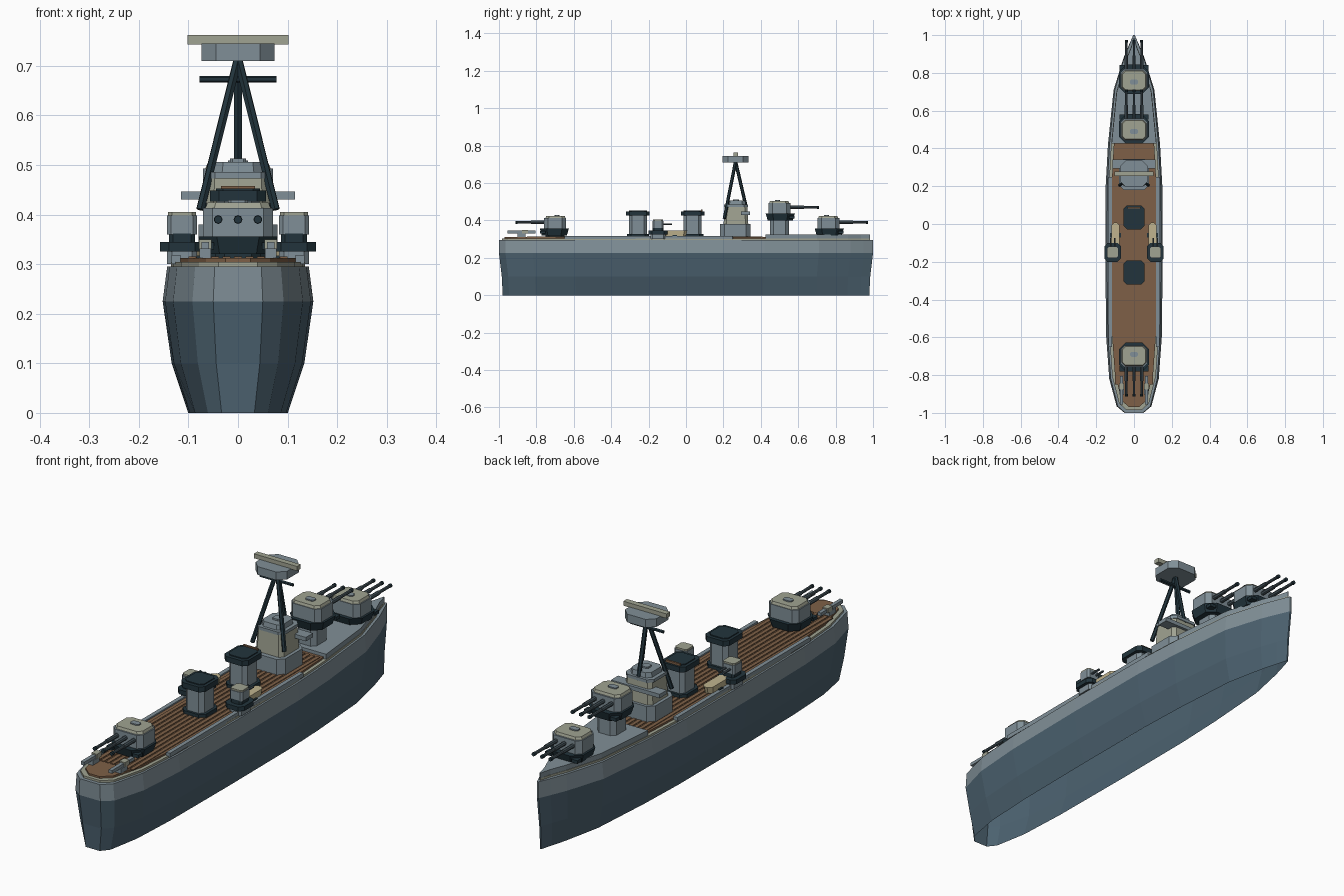
import bpy, bmesh
from mathutils import Vector

old = bpy.data.objects.get("Cube")
if old:
    bpy.data.objects.remove(old, do_unlink=True)


def material(name, rgb):
    lin = [((c / 255 + 0.055) / 1.055) ** 2.4 for c in rgb] + [1]
    m = bpy.data.materials.new(name)
    m.use_nodes = True
    m.diffuse_color = lin
    m.node_tree.nodes["Principled BSDF"].inputs["Base Color"].default_value = lin
    return m


HULL = material("slate hull", (76, 98, 112))
GREY = material("ship grey", (128, 143, 151))
DARK = material("dark steel", (34, 52, 60))
GUN = material("gunmetal", (70, 84, 91))
ROOF = material("pale khaki", (160, 163, 146))
CREAM = material("cream", (192, 180, 143))
WOOD = material("deck wood", (126, 96, 71))


def loft(name, rings, mats, choose=None, open_bottom=False):
    """Solid through a stack of rings of equal length."""
    bm = bmesh.new()
    loops = [[bm.verts.new(p) for p in r] for r in rings]
    bottom = bm.faces.new(loops[0])
    bm.faces.new(loops[-1])
    for a, b in zip(loops, loops[1:]):
        for i in range(len(a)):
            j = (i + 1) % len(a)
            bm.faces.new((a[i], a[j], b[j], b[i]))
    bmesh.ops.recalc_face_normals(bm, faces=bm.faces)
    if open_bottom:
        bm.faces.remove(bottom)
    if choose:
        for f in bm.faces:
            f.material_index = choose(f)
    return finish(name, bm, mats)


def finish(name, bm, mats):
    me = bpy.data.meshes.new(name)
    bm.to_mesh(me)
    bm.free()
    for m in mats:
        me.materials.append(m)
    ob = bpy.data.objects.new(name, me)
    bpy.context.collection.objects.link(ob)
    return ob


def octagon(cx, cy, hx, hy, c):
    half = [(hx - c, -hy), (hx, c - hy), (hx, hy - c), (hx - c, hy)]
    pts = half + [(-x, y) for x, y in reversed(half)]
    return [(cx + x, cy + y) for x, y in pts]


def block(name, x, y, z0, z1, hx, hy, mat, c=0.0001, top=1.0):
    """Box with cut corners and optional taper."""
    low = [(px, py, z0) for px, py in octagon(x, y, hx, hy, c)]
    high = [(px, py, z1) for px, py in octagon(x, y, hx * top, hy * top, c * top)]
    return loft(name, [low, high], [mat])


def rod(name, a, b, r, mat, sides=8):
    a, b = Vector(a), Vector(b)
    bm = bmesh.new()
    bmesh.ops.create_cone(bm, cap_ends=True, segments=sides, radius1=r, radius2=r,
                          depth=(b - a).length)
    rot = (b - a).to_track_quat('Z', 'Y').to_matrix().to_4x4()
    rot.translation = (a + b) / 2
    bm.transform(rot)
    return finish(name, bm, [mat])


# Hull plan, from bow to stern
SIDE = [(0.004, 1.0), (0.026, 0.95), (0.055, 0.88), (0.108, 0.71), (0.138, 0.42), (0.15, 0.2),
        (0.152, -0.2), (0.147, -0.6), (0.131, -0.82), (0.092, -0.965), (0.05, -1.0)]


def plan(z, sx, sy=1.0, inset=0.0):
    half = [(max(x * sx - inset, 0.002), y * sy, z) for x, y in SIDE]
    return half + [(-x, y, z) for x, y, z in reversed(half)]


loft("hull", [plan(0, 0.66, 0.98), plan(0.1, 0.88, 0.985), plan(0.225, 1), plan(0.295, 0.94)],
     [HULL, GREY], lambda f: int(f.calc_center_median().z > 0.23), open_bottom=True)
loft("deck_edge", [plan(0.294, 0.94, 0.985, 0.008), plan(0.304, 0.94, 0.985, 0.008)], [ROOF])


def clipped_deck(name, z0, z1, inset, sy, mat, bow):
    ob = loft(name, [plan(z0, 0.94, sy, inset), plan(z1, 0.94, sy, inset)], [mat])
    bm = bmesh.new()
    bm.from_mesh(ob.data)
    cut = bmesh.ops.bisect_plane(bm, geom=bm.verts[:] + bm.edges[:] + bm.faces[:],
                                 plane_co=(0, 0.425, 0), plane_no=(0, 1, 0),
                                 clear_inner=bow, clear_outer=not bow)
    bmesh.ops.contextual_create(bm, geom=[e for e in cut["geom_cut"]
                                         if isinstance(e, bmesh.types.BMEdge)])
    bmesh.ops.recalc_face_normals(bm, faces=bm.faces)
    bm.to_mesh(ob.data)
    bm.free()


clipped_deck("wood_deck", 0.303, 0.312, 0.022, 0.97, WOOD, False)
clipped_deck("foredeck", 0.296, 0.326, 0.01, 0.985, GREY, True)
for i in range(-4, 5):
    block("deck_plank", i * 0.023, -0.22, 0.311, 0.315, 0.008, 0.63, WOOD)
for s in (-1, 1):
    block("side_walkway", s * 0.125, -0.2, 0.3, 0.318, 0.009, 0.45, GREY)


# Main gun turrets
def turret(name, y, z, d, foot_mat):
    block(name + "_barbette", 0, y, 0.31, z + 0.006, 0.045, 0.05, foot_mat, 0.018)
    block(name + "_base", 0, y + d * 0.004, z, z + 0.036, 0.069, 0.067, DARK, 0.032, 1.16)
    block(name + "_house", 0, y, z + 0.036, z + 0.093, 0.071, 0.058, GREY, 0.02)
    block(name + "_roof", 0, y - d * 0.002, z + 0.093, z + 0.104, 0.066, 0.053, ROOF, 0.018, 0.93)
    block(name + "_hatch", 0, y - d * 0.01, z + 0.103, z + 0.109, 0.02, 0.013, GREY, 0.006)
    for x in (-0.04, 0, 0.04):
        h = z + 0.07
        rod(name + "_barrel", (x, y + d * 0.05, h), (x, y + d * 0.208, h), 0.0065, GUN)
        rod(name + "_sleeve", (x, y + d * 0.05, h), (x, y + d * 0.13, h), 0.009, GUN)
        rod(name + "_muzzle", (x, y + d * 0.2, h), (x, y + d * 0.212, h), 0.008, DARK)
    for s in (-1, 1):
        block(name + "_step", s * 0.062, y + d * 0.066, z + 0.01, z + 0.024, 0.014, 0.014, DARK)


turret("bow_turret", 0.762, 0.32, 1, DARK)
turret("raised_turret", 0.5, 0.4, 1, GREY)
turret("stern_turret", -0.7, 0.32, -1, DARK)

# Bridge tower
block("bridge_base", 0, 0.263, 0.31, 0.38, 0.08, 0.082, GREY, 0.025)
block("bridge_house", 0, 0.267, 0.38, 0.474, 0.066, 0.066, ROOF, 0.015, 0.92)
block("bridge_wings", 0, 0.318, 0.43, 0.447, 0.115, 0.024, GREY)
block("bridge_roof", 0, 0.267, 0.473, 0.486, 0.066, 0.064, GREY, 0.02)
block("bridge_top", 0, 0.267, 0.485, 0.506, 0.05, 0.052, GREY, 0.018, 0.93)
block("bridge_hatch", 0, 0.267, 0.505, 0.513, 0.016, 0.016, GREY, 0.005)

# Tripod mast, yard and radar
APEX = (0, 0.265, 0.715)
for s in (-1, 1):
    rod("mast_rear_leg", (s * 0.076, 0.205, 0.41), APEX, 0.009, DARK, 6)
rod("mast_front_leg", (0, 0.322, 0.47), APEX, 0.009, DARK, 6)
rod("mast_yard", (-0.078, 0.262, 0.673), (0.078, 0.262, 0.673), 0.007, DARK, 6)
block("radar_platform", 0, 0.265, 0.71, 0.745, 0.074, 0.07, GREY, 0.03)
block("radar_bar", 0, 0.265, 0.743, 0.762, 0.102, 0.012, ROOF)

# Funnels
for y in (0.035, -0.257):
    block("funnel_foot", 0, y, 0.31, 0.328, 0.055, 0.058, DARK, 0.02)
    block("funnel", 0, y, 0.327, 0.43, 0.043, 0.048, GREY, 0.016)
    block("funnel_cap", 0, y, 0.426, 0.449, 0.056, 0.063, DARK, 0.018)
    block("funnel_lip", 0, y, 0.448, 0.453, 0.044, 0.048, DARK, 0.014)
block("funnel_pipe", 0, 0.085, 0.446, 0.458, 0.034, 0.004, WOOD)

# Side guns, boats and stern davits, mirrored left and right
for s in (-1, 1):
    x = s * 0.113
    block("side_gun_support", x, -0.15, 0.3, 0.328, 0.03, 0.04, GREY, 0.01)
    block("side_gun_base", x, -0.15, 0.326, 0.345, 0.044, 0.05, DARK, 0.018)
    block("side_gun_pivot", x, -0.15, 0.345, 0.362, 0.026, 0.03, DARK, 0.008)
    block("side_gun_house", x, -0.15, 0.36, 0.398, 0.03, 0.03, GREY, 0.008)
    block("side_gun_roof", x, -0.15, 0.397, 0.405, 0.028, 0.027, ROOF, 0.008)
    for k in (-0.011, 0.011):
        rod("side_gun_barrel", (x + k, -0.13, 0.38), (x + k, -0.075, 0.38), 0.005, GUN, 6)
    block("boat", s * 0.098, -0.06, 0.316, 0.345, 0.02, 0.06, CREAM, 0.014, 1.12)
    block("boat_cradle", s * 0.098, -0.06, 0.31, 0.322, 0.028, 0.012, DARK)
    block("davit_post", s * 0.066, -0.88, 0.312, 0.332, 0.012, 0.022, GREY)
    block("davit_beam", s * 0.066, -0.88, 0.331, 0.345, 0.008, 0.075, GREY)
    block("davit_head", s * 0.066, -0.86, 0.33, 0.35, 0.013, 0.016, ROOF)
